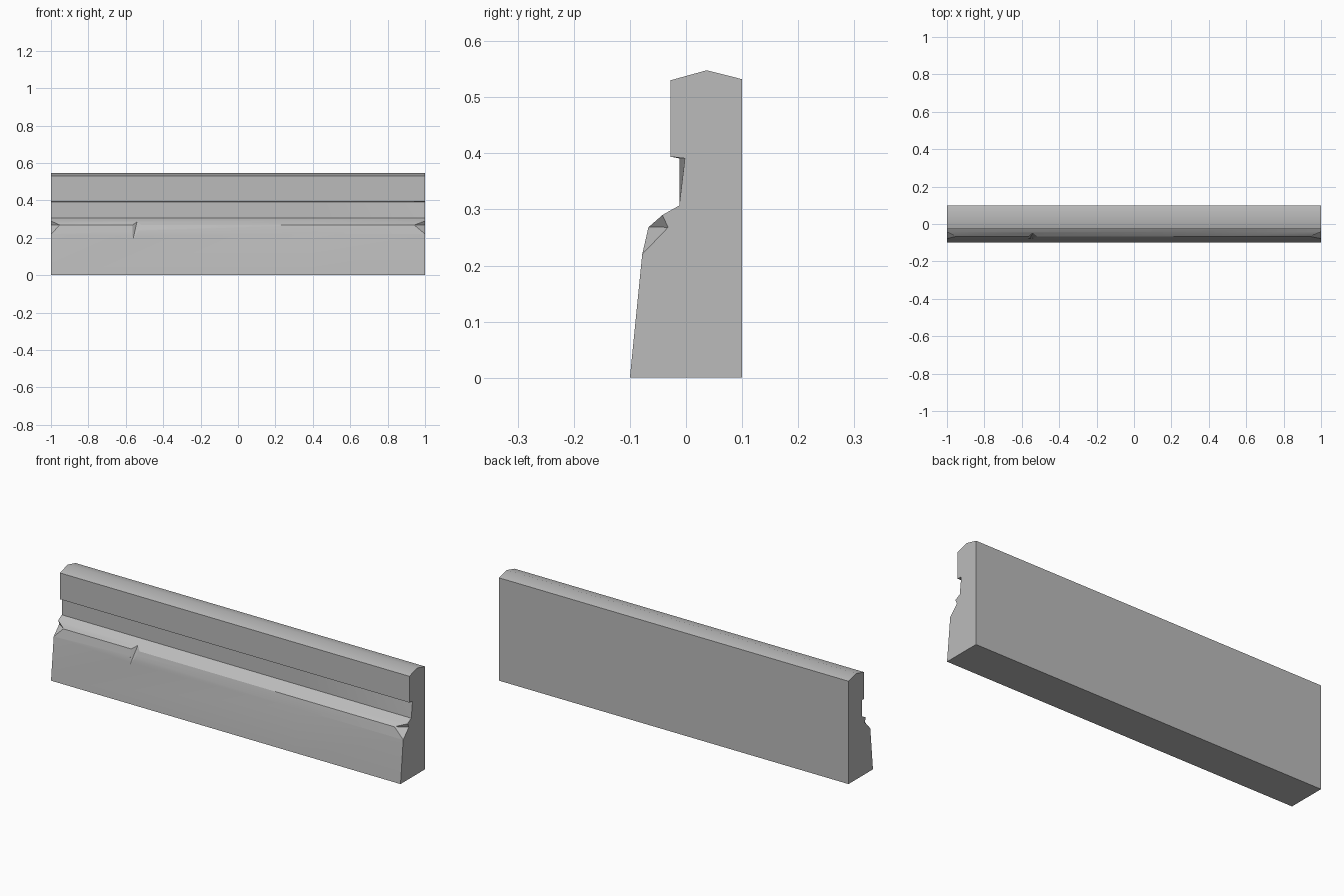
import bpy, bmesh, math
from mathutils import Vector

cube = bpy.data.objects.get("Cube")
if cube:
    bpy.data.objects.remove(cube, do_unlink=True)

stone = bpy.data.materials.new("grey_stone")
stone.use_nodes = True
GREY = (0.5, 0.5, 0.5, 1)
stone.diffuse_color = GREY
stone.node_tree.nodes["Principled BSDF"].inputs["Base Color"].default_value = GREY


def add_object(name, bm):
    bmesh.ops.recalc_face_normals(bm, faces=bm.faces[:])
    mesh = bpy.data.meshes.new(name)
    bm.to_mesh(mesh)
    bm.free()
    mesh.materials.append(stone)
    obj = bpy.data.objects.new(name, mesh)
    bpy.context.collection.objects.link(obj)
    return obj


def section(groove_y):
    # Side profile as (y, z); the groove wall leans back to groove_y at its top
    return [(-0.1, 0), (0.1, 0), (0.1, 0.532), (0.037, 0.548), (-0.028, 0.53),
            (-0.028, 0.394), (groove_y, 0.391), (-0.012, 0.307),
            (-0.042, 0.29), (-0.067, 0.268), (-0.078, 0.22)]


# Wall block: profile lofted along x, groove deepening toward one end
bm = bmesh.new()
rings = [[bm.verts.new((x, y, z)) for y, z in section(g)]
         for x, g in ((-1, -0.012), (0.4, -0.012), (1, -0.002))]
for a, b in zip(rings, rings[1:]):
    for i in range(len(a)):
        j = (i + 1) % len(a)
        bm.faces.new((a[i], a[j], b[j], b[i]))
bm.faces.new(rings[0])
bm.faces.new(rings[-1])
bm.normal_update()
bmesh.ops.triangulate(bm, faces=bm.faces[:])
wall = add_object("wall_block", bm)


def cut_chip(name, points):
    # Removes a convex wedge from the wall
    bm = bmesh.new()
    for p in points:
        bm.verts.new(p)
    bmesh.ops.convex_hull(bm, input=bm.verts[:])
    cutter = add_object(name, bm)
    cutter.hide_render = True
    mod = wall.modifiers.new(name, 'BOOLEAN')
    mod.operation = 'DIFFERENCE'
    mod.solver = 'EXACT'
    mod.object = cutter
    bpy.context.view_layer.objects.active = wall
    bpy.ops.object.modifier_apply(modifier=name)
    bpy.data.objects.remove(cutter, do_unlink=True)


# Broken corners at both ends of the ledge, wedges overshooting the end faces
for side, depth in ((1, 0.06), (-1, 0.05)):
    tip = Vector((side * (1 - depth), -0.068, 0.269))
    rim = [Vector((side, y, z)) for y, z in
           ((-0.042, 0.29), (-0.032, 0.268), (-0.078, 0.22))]
    cut_chip("corner_chip", [tip] + [tip + (p - tip) * 1.2 for p in rim]
             + [(side * 1.04, -0.11, 0.275)])

# Nick in the ledge edge
cut_chip("ledge_nick", [(-0.54, -0.047, 0.286), (-0.562, -0.082, 0.19),
                        (-0.566, -0.068, 0.269), (-0.514, -0.068, 0.269),
                        (-0.54, -0.12, 0.28)])

# Smooth shallow bends, keep the hard edges
bpy.ops.object.select_all(action='DESELECT')
wall.select_set(True)
bpy.context.view_layer.objects.active = wall
bpy.ops.object.shade_smooth_by_angle(angle=math.radians(30))
